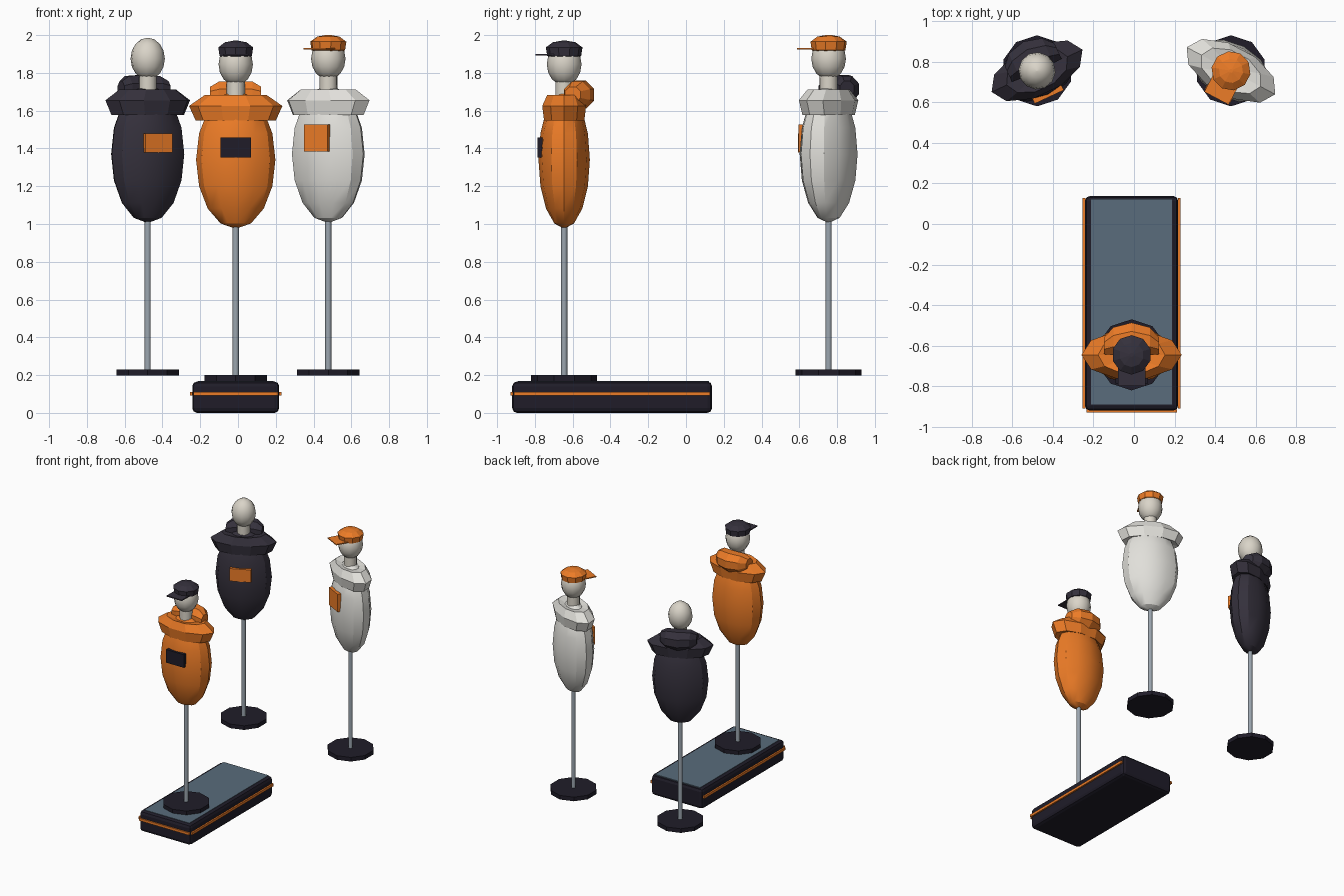
import bpy, bmesh
from math import sin, cos, pi, radians
from mathutils import Matrix

if "Cube" in bpy.data.objects:
    bpy.data.objects.remove(bpy.data.objects["Cube"])


def mat(name, r, g, b):
    m = bpy.data.materials.new(name)
    m.diffuse_color = (r, g, b, 1)
    m.use_nodes = True
    m.node_tree.nodes["Principled BSDF"].inputs["Base Color"].default_value = m.diffuse_color
    return m


ORANGE = mat("orange", 0.84, 0.2, 0.02)
NAVY = mat("navy", 0.035, 0.03, 0.045)
BLACK = mat("black", 0.014, 0.012, 0.022)
WHITE = mat("white", 0.75, 0.74, 0.70)
IVORY = mat("ivory", 0.70, 0.66, 0.58)
STEEL = mat("steel", 0.33, 0.38, 0.43)
SLATE = mat("slate", 0.10, 0.15, 0.20)


def finish(name, bm, m, place, smooth=0):
    bmesh.ops.recalc_face_normals(bm, faces=bm.faces)
    bm.transform(place)
    me = bpy.data.meshes.new(name)
    bm.to_mesh(me)
    bm.free()
    ob = bpy.data.objects.new(name, me)
    bpy.context.collection.objects.link(ob)
    me.materials.append(m)
    if smooth:
        bpy.ops.object.select_all(action='DESELECT')
        ob.select_set(True)
        bpy.context.view_layer.objects.active = ob
        bpy.ops.object.shade_smooth_by_angle(angle=radians(smooth))
    return ob


def lathe_mesh(rings, n, phase=0.0):
    """Stack of elliptical rings (rx, ry, z), capped at both ends."""
    bm = bmesh.new()
    loops = []
    for rx, ry, z in rings:
        loops.append([bm.verts.new((rx * cos(phase + 2 * pi * i / n),
                                    ry * sin(phase + 2 * pi * i / n), z)) for i in range(n)])
    for a, b in zip(loops, loops[1:]):
        for i in range(n):
            j = (i + 1) % n
            bm.faces.new((a[i], a[j], b[j], b[i]))
    bm.faces.new(loops[0])
    bm.faces.new(loops[-1])
    bmesh.ops.remove_doubles(bm, verts=bm.verts, dist=1e-5)
    return bm


def ball_rings(rx, ry, rz, zc, k):
    return [(rx * max(sin(pi * i / k), 0.001), ry * max(sin(pi * i / k), 0.001),
             zc - rz * cos(pi * i / k)) for i in range(k + 1)]


def box(name, lo, hi, m, place=Matrix(), bevel=0):
    bm = bmesh.new()
    bmesh.ops.create_cube(bm, size=1)
    for v in bm.verts:
        v.co = [(l + h) / 2 + c * (h - l) for l, h, c in zip(lo, hi, v.co)]
    if bevel:
        bmesh.ops.bevel(bm, geom=bm.edges[:], offset=bevel, segments=2,
                        profile=0.5, affect='EDGES')
    return finish(name, bm, m, place)


def mannequin(tag, x, y, dz, turn, cloth, patch, patch_box, cap=None, hood=False):
    stand = Matrix.Translation((x, y, dz))
    P = stand @ Matrix.Rotation(radians(turn), 4, 'Z')
    # stand
    finish(tag + "_base_disc", lathe_mesh([(.175, .175, .167), (.175, .175, .2)], 10, pi / 2),
           BLACK, stand)
    finish(tag + "_pole", lathe_mesh([(.017, .017, .19), (.017, .017, 1.05)], 8),
           STEEL, P, 50)
    # torso, neck, head
    finish(tag + "_torso", lathe_mesh(ball_rings(.21, .136, .365, 1.34, 8), 12), cloth, P, 32)
    finish(tag + "_neck", lathe_mesh([(.048, .048, 1.64), (.048, .048, 1.78)], 10), IVORY, P, 50)
    finish(tag + "_head", lathe_mesh(ball_rings(.091, .092, .111, 1.845, 8), 12), IVORY, P, 40)
    # flared collar
    finish(tag + "_collar", lathe_mesh([(.15, .08, 1.56), (.212, .112, 1.547), (.247, .122, 1.625),
                                        (.165, .095, 1.682), (.09, .06, 1.672)], 10), cloth, P)
    # chest patch
    hw, z0, z1 = patch_box
    box(tag + "_chest_patch", (-hw, -.142, z0), (hw, -.115, z1), patch, P)
    # rolled hood behind the neck, ends curving forward
    if hood:
        bm = lathe_mesh([(.045, .045, -.135), (.074, .074, -.09), (.08, .08, 0),
                         (.074, .074, .09), (.045, .045, .135)], 8, pi / 8)
        bm.transform(Matrix.Translation((0, .085, 1.685)) @ Matrix.Rotation(pi / 2, 4, 'Y'))
        for v in bm.verts:
            v.co.y -= 2.2 * v.co.x ** 2
        finish(tag + "_hood", bm, cloth, P)
    # cap with flat brim
    if cap:
        finish(tag + "_cap", lathe_mesh([(.08, .08, 1.885), (.09, .09, 1.89), (.097, .097, 1.935),
                                         (.06, .06, 1.962), (.01, .01, 1.971)], 10, pi / 2), cap, P)
        box(tag + "_cap_brim", (-.068, -.153, 1.893), (.068, -.02, 1.901), cap, P)


mannequin("front_mannequin", -.012, -.645, 0, 0, ORANGE, BLACK, (.08, 1.352, 1.458), NAVY, True)
mannequin("left_mannequin", -.478, .755, .03, 25, NAVY, ORANGE, (.079, 1.348, 1.449), None, True)
mannequin("right_mannequin", .478, .755, .03, -28, WHITE, ORANGE, (.071, 1.353, 1.496), ORANGE)

# platform with inset top and trim on the front and both sides
box("platform", (-.242, -.92, 0), (.218, .138, .166), BLACK, bevel=.025)
box("platform_top", (-.212, -.89, .15), (.188, .122, .169), SLATE)
for name, x in (("left_trim", -.247), ("right_trim", .223)):
    box(name, (x - .007, -.91, .091), (x + .007, .128, .111), ORANGE)
box("front_trim", (-.235, -.93, .091), (.211, -.915, .111), ORANGE)
